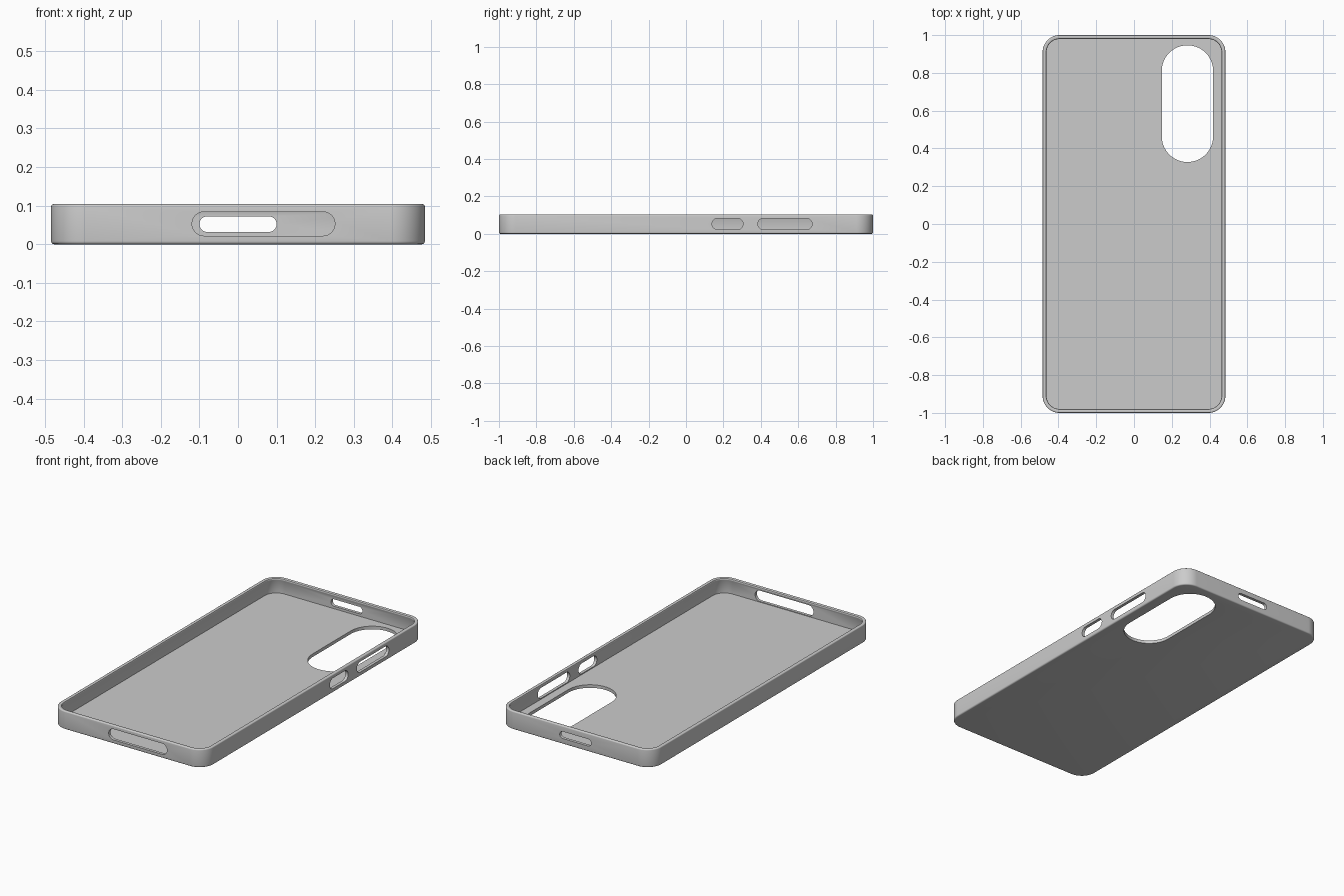
import bpy, bmesh
from math import sin, cos, pi, radians
from mathutils import Matrix, Vector, Euler

if "Cube" in bpy.data.objects:
    bpy.data.objects.remove(bpy.data.objects["Cube"])

HALF_X, HALF_Y, HEIGHT, CORNER = 0.484, 1.0, 0.104, 0.09
FLOOR = 0.018

grey = bpy.data.materials.new("case grey")
grey.use_nodes = True
grey.diffuse_color = (0.6, 0.6, 0.6, 1)
grey.node_tree.nodes["Principled BSDF"].inputs["Base Color"].default_value = (0.6, 0.6, 0.6, 1)


def outline(hx, hy, r, steps=14):
    """Counter-clockwise rounded rectangle."""
    r = min(r, hx * 0.998, hy * 0.998)
    points = []
    for q, (sx, sy) in enumerate([(1, 1), (-1, 1), (-1, -1), (1, -1)]):
        for i in range(steps + 1):
            a = (q + i / steps) * pi / 2
            points.append((sx * (hx - r) + r * cos(a), sy * (hy - r) + r * sin(a)))
    return points


def loft(name, sections):
    """Skin a stack of (outline, z) sections and cap both ends."""
    bm = bmesh.new()
    rings = [[bm.verts.new((x, y, z)) for x, y in pts] for pts, z in sections]
    for low, high in zip(rings, rings[1:]):
        for i in range(len(low)):
            j = (i + 1) % len(low)
            bm.faces.new((low[i], low[j], high[j], high[i]))
    bm.faces.new(rings[0][::-1])
    bm.faces.new(rings[-1])
    bmesh.ops.recalc_face_normals(bm, faces=bm.faces)
    mesh = bpy.data.meshes.new(name)
    bm.to_mesh(mesh)
    bm.free()
    mesh.materials.append(grey)
    obj = bpy.data.objects.new(name, mesh)
    bpy.context.collection.objects.link(obj)
    return obj


# Wall section as (inset, height): rounded base edge, rounded rim, inner lip, cavity
def arc(r, z, start):
    return [(r - r * cos(a), z + r * sin(a))
            for a in (radians(start + 90 * i / 4) for i in range(5))]


section = arc(0.008, 0.008, -90) + arc(0.006, HEIGHT - 0.006, 0)
section += [(0.015, HEIGHT), (0.019, HEIGHT - 0.002), (0.021, HEIGHT - 0.006),
            (0.021, HEIGHT - 0.010), (0.017, HEIGHT - 0.017), (0.017, FLOOR)]
case = loft("phone_case", [(outline(HALF_X - d, HALF_Y - d, CORNER - d), z)
                           for d, z in section])

# Pill-shaped openings: name, centre, half length, half width, rotation
ALONG_Y = (pi / 2, 0, 0)
ALONG_X = (pi / 2, 0, pi / 2)
openings = [
    ("camera_opening", (0.283, 0.637, 0), 0.136, 0.309, (0, 0, 0)),
    ("port_opening", (0.066, -HALF_Y, 0.053), 0.185, 0.031, ALONG_Y),
    ("top_opening", (0, HALF_Y, 0.052), 0.1, 0.02, ALONG_Y),
    ("power_button_opening", (HALF_X, 0.222, 0.053), 0.083, 0.03, ALONG_X),
    ("volume_button_opening", (HALF_X, 0.529, 0.053), 0.145, 0.03, ALONG_X),
]
bpy.context.view_layer.objects.active = case
case.select_set(True)
for name, centre, hx, hy, turn in openings:
    pill = outline(hx, hy, 1)
    cutter = loft(name, [(pill, -0.06), (pill, 0.06)])
    cutter.data.transform(Matrix.Translation(Vector(centre)) @ Euler(turn).to_matrix().to_4x4())
    cutter.hide_render = True
    cut = case.modifiers.new(name, 'BOOLEAN')
    cut.operation, cut.solver, cut.object = 'DIFFERENCE', 'EXACT', cutter
    bpy.ops.object.modifier_apply(modifier=cut.name)
    bpy.data.objects.remove(cutter)

bpy.ops.object.shade_smooth_by_angle(angle=radians(35))
